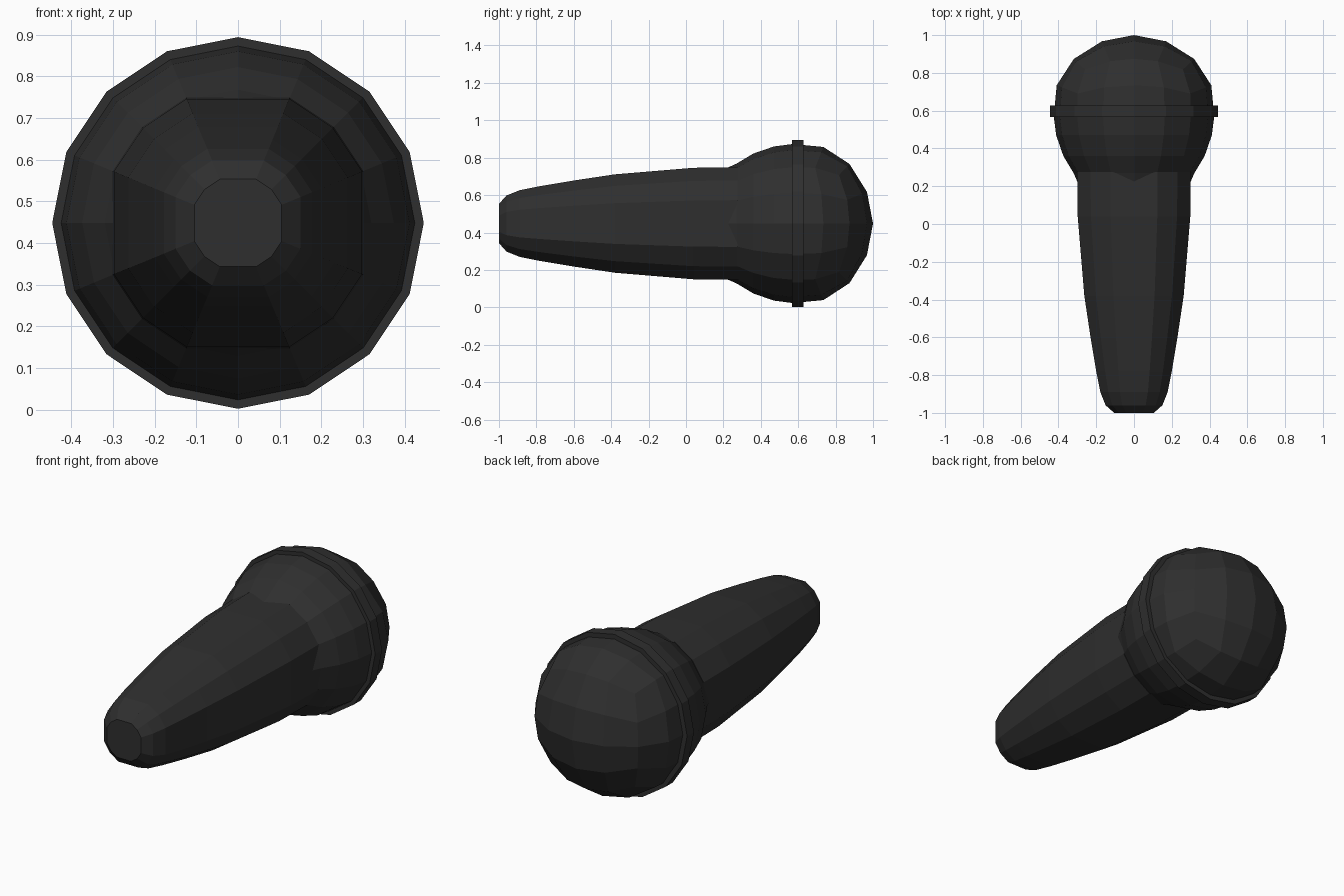
import bpy, bmesh, math

if "Cube" in bpy.data.objects:
    bpy.data.objects.remove(bpy.data.objects["Cube"])

AXIS_Z = 0.448          # height of the long axis

black = bpy.data.materials.new("matte_black")
black.diffuse_color = (0.028, 0.028, 0.028, 1)
black.use_nodes = True
black.node_tree.nodes["Principled BSDF"].inputs["Base Color"].default_value = black.diffuse_color


def lathe(bm, profile, angles, cap_start=True, cap_end=True):
    """Turn (y, radius) pairs round the y axis at the given angles in degrees."""
    rings = []
    for y, r in profile:
        rings.append([bm.verts.new((r * math.sin(math.radians(a)), y,
                                    r * math.cos(math.radians(a)))) for a in angles])
    n = len(angles)
    for a, b in zip(rings, rings[1:]):
        for i in range(n):
            j = (i + 1) % n
            bm.faces.new((a[i], a[j], b[j], b[i]))
    if cap_start:
        bm.faces.new(rings[0])
    if cap_end:
        bm.faces.new(rings[-1])


def finish(bm, name):
    bmesh.ops.remove_doubles(bm, verts=bm.verts, dist=0.002)
    bmesh.ops.recalc_face_normals(bm, faces=bm.faces)
    mesh = bpy.data.meshes.new(name)
    bm.to_mesh(mesh)
    bm.free()
    mesh.materials.append(black)
    ob = bpy.data.objects.new(name, mesh)
    ob.location.z = AXIS_Z
    bpy.context.collection.objects.link(ob)
    return ob


sixteen = [i * 22.5 for i in range(16)]
twelve = [a for a in sixteen if a % 90]      # wide flats on top, bottom and sides

# Tapered handle: half-widths are measured across the wide flats
flat = math.cos(math.radians(22.5))
handle_profile = [(-1.0, 0.105), (-0.96, 0.15), (-0.89, 0.178), (-0.78, 0.2),
                  (-0.6, 0.23), (-0.38, 0.263), (0.04, 0.298), (0.275, 0.301)]
bm = bmesh.new()
lathe(bm, [(y, w / flat) for y, w in handle_profile], twelve)
finish(bm, "handle")

# Rounded head: the back half is a cube blown up into a ball
bm = bmesh.new()
bmesh.ops.create_cube(bm, size=2)
bmesh.ops.subdivide_edges(bm, edges=bm.edges[:], cuts=3, use_grid_fill=True)
bmesh.ops.delete(bm, geom=[v for v in bm.verts if v.co.y < -0.01], context='VERTS')
for v in bm.verts:
    for k in range(3):
        v.co[k] = math.tan(v.co[k] * math.pi / 4)
    v.co.normalize()
    side = math.hypot(v.co.x, v.co.z)
    bulge = 0.425 * (1 + 0.12 * v.co.y * side)
    v.co.x *= bulge
    v.co.z *= bulge
    v.co.y = 0.57 + 0.43 * v.co.y
# the front half narrows into the handle
lathe(bm, [(0.16, 0.25), (0.22, 0.298), (0.27, 0.32), (0.36, 0.374), (0.47, 0.412),
           (0.57, 0.425)], sixteen, cap_end=False)
finish(bm, "head")

# Band round the head
bm = bmesh.new()
lathe(bm, [(0.567, 0.446), (0.627, 0.446)], sixteen)
finish(bm, "head_band")
